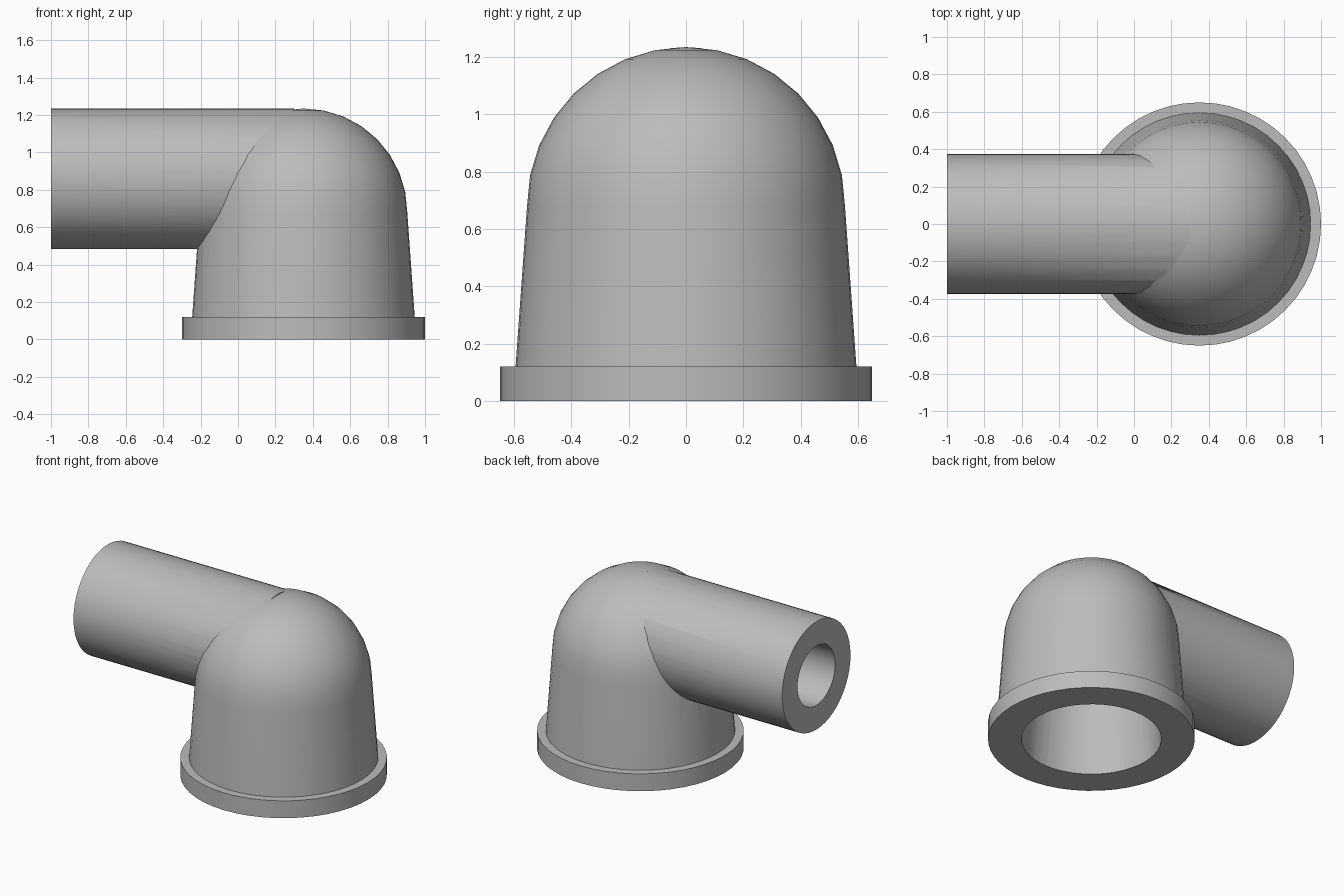
import bpy, bmesh
from math import sin, cos, pi, radians
from mathutils import Matrix, Vector

if "Cube" in bpy.data.objects:
    bpy.data.objects.remove(bpy.data.objects["Cube"], do_unlink=True)

CENTRE_X = 0.35
DOME_Z = 0.68
PIPE_Z = 0.86

grey = bpy.data.materials.new("plain grey")
grey.use_nodes = True
colour = (0.5, 0.5, 0.5, 1)
grey.diffuse_color = colour
grey.node_tree.nodes["Principled BSDF"].inputs["Base Color"].default_value = colour


def finish(name, bm):
    bmesh.ops.recalc_face_normals(bm, faces=bm.faces)
    mesh = bpy.data.meshes.new(name)
    bm.to_mesh(mesh)
    bm.free()
    mesh.materials.append(grey)
    obj = bpy.data.objects.new(name, mesh)
    bpy.context.collection.objects.link(obj)
    return obj


def revolve(name, profile, sides=48):
    """Spin a closed (radius, z) profile about the upright axis."""
    bm = bmesh.new()
    verts = [bm.verts.new((r, 0, z)) for r, z in profile]
    edges = [bm.edges.new(pair) for pair in zip(verts, verts[1:])]
    bmesh.ops.spin(bm, geom=verts + edges, cent=(0, 0, 0), axis=(0, 0, 1),
                   angle=2 * pi, steps=sides, use_merge=True)
    bmesh.ops.remove_doubles(bm, verts=bm.verts, dist=1e-5)
    bmesh.ops.translate(bm, verts=bm.verts, vec=(CENTRE_X, 0, 0))
    return finish(name, bm)


def tube(name, radius, x0, x1, sides=48):
    """Solid cylinder lying along x."""
    bm = bmesh.new()
    place = Matrix.Translation(Vector(((x0 + x1) / 2, 0, PIPE_Z))) @ Matrix.Rotation(pi / 2, 4, 'Y')
    bmesh.ops.create_cone(bm, cap_ends=True, segments=sides, radius1=radius,
                          radius2=radius, depth=x1 - x0, matrix=place)
    return finish(name, bm)


def dome(radius, steps=8):
    """Quarter circle from the dome's base up to its top."""
    angles = [pi / 2 * i / steps for i in range(steps + 1)]
    return [(radius * cos(a) if a < pi / 2 else 0, DOME_Z + radius * sin(a)) for a in angles]


def combine(target, tool, operation):
    mod = target.modifiers.new(operation, 'BOOLEAN')
    mod.object = tool
    mod.operation = operation
    mod.solver = 'EXACT'
    bpy.context.view_layer.objects.active = target
    bpy.ops.object.modifier_apply(modifier=mod.name)
    bpy.data.objects.remove(tool, do_unlink=True)


# Flanged, tapered body with a round top
elbow = revolve("pipe_elbow", [(0, 0), (0.65, 0), (0.65, 0.12), (0.595, 0.12)] + dome(0.555))

# Side pipe
combine(elbow, tube("side_pipe", 0.375, -1, 0.3), 'UNION')

# Hollow inside: domed cavity and pipe bore
combine(elbow, revolve("cavity", [(0, -0.1), (0.445, -0.1), (0.44, 0)] + dome(0.4)), 'DIFFERENCE')
combine(elbow, tube("bore", 0.206, -1.1, 0.35), 'DIFFERENCE')

# Smooth shading with sharp rims
bpy.ops.object.select_all(action='DESELECT')
elbow.select_set(True)
bpy.context.view_layer.objects.active = elbow
bpy.ops.object.shade_smooth_by_angle(angle=radians(30))
